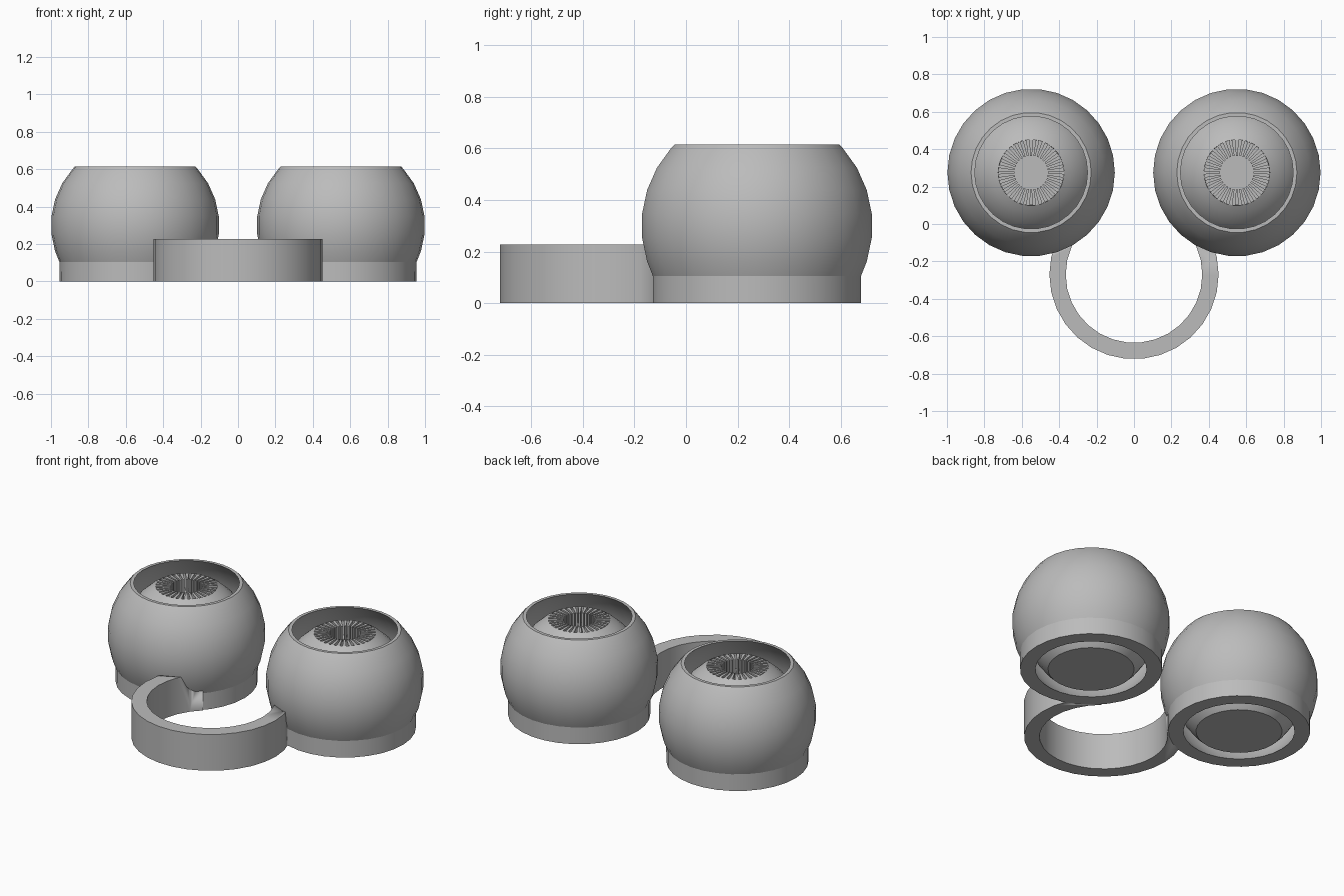
import bpy, bmesh
from math import cos, sin, radians, sqrt, pi

cube = bpy.data.objects.get("Cube")
if cube:
    bpy.data.objects.remove(cube, do_unlink=True)

SEG = 30                     # sides of every round part
EYE_X, EYE_Y = 0.55, 0.275   # eye centre
MID = 0.30                   # socket sphere height
RIM = 0.615                  # top of socket

grey = bpy.data.materials.new("plain_grey")
grey.use_nodes = True
colour = (0.5, 0.5, 0.5, 1)
grey.diffuse_color = colour
grey.node_tree.nodes["Principled BSDF"].inputs["Base Color"].default_value = colour


def finish(name, bm, loc=(0, 0, 0), smooth=True):
    bmesh.ops.remove_doubles(bm, verts=bm.verts, dist=1e-5)
    bmesh.ops.recalc_face_normals(bm, faces=bm.faces)
    mesh = bpy.data.meshes.new(name)
    bm.to_mesh(mesh)
    bm.free()
    obj = bpy.data.objects.new(name, mesh)
    bpy.context.collection.objects.link(obj)
    mesh.materials.append(grey)
    obj.location = loc
    if smooth:
        bpy.ops.object.select_all(action='DESELECT')
        obj.select_set(True)
        bpy.context.view_layer.objects.active = obj
        bpy.ops.object.shade_smooth_by_angle(angle=radians(20))
    return obj


def lathe(name, profile, loc, closed=False):
    """Spin (radius, height) points around the z axis."""
    bm = bmesh.new()
    verts = [bm.verts.new((r, 0, z)) for r, z in profile]
    pairs = list(zip(verts, verts[1:]))
    if closed:
        pairs.append((verts[-1], verts[0]))
    edges = [bm.edges.new(p) for p in pairs]
    bmesh.ops.spin(bm, geom=verts + edges, cent=(0, 0, 0), axis=(0, 0, 1),
                   angle=2 * pi, steps=SEG, use_duplicate=False)
    return finish(name, bm, loc)


def arc(radius, mid, z0, z1):
    """Sphere profile from height z0 up to z1, in 12 degree rings."""
    rings = [radius * sin(radians(a)) + mid for a in range(-78, 79, 12)]
    heights = [z0] + [z for z in rings if z0 + 0.005 < z < z1 - 0.005] + [z1]
    return [(sqrt(radius ** 2 - (z - mid) ** 2), z) for z in heights]


def prism(bm, outline, z0, z1):
    """Extrude a flat outline between two heights."""
    face = bm.faces.new([bm.verts.new((x, y, z0)) for x, y in outline])
    up = bmesh.ops.extrude_face_region(bm, geom=[face], use_keep_orig=True)["geom"]
    for v in up:
        if isinstance(v, bmesh.types.BMVert):
            v.co.z = z1


def polar(r, a):
    return r * cos(a), r * sin(a)


# Socket shell: straight foot, spherical body and open hollow
outer = [(0.405, 0)] + arc(0.45, MID, 0.105, RIM)
hollow = arc(0.436, MID, 0, RIM)[::-1]

# Eyeball: flat bottom, round body, sunken pupil well
IRIS_R, PUPIL_R, IRIS_Z, WELL_Z = 0.175, 0.09, 0.595, 0.50
ball = [(0, 0)] + arc(0.367, 0.273, 0, IRIS_Z) + [(IRIS_R, WELL_Z), (0, WELL_Z)]

FINS = 32
step = 2 * pi / FINS
cutters = []
for side, x in (("left", EYE_X), ("right", -EYE_X)):
    loc = (x, EYE_Y, 0)
    lathe(side + "_socket", outer + hollow, loc, closed=True)
    lathe(side + "_eyeball", ball, loc)

    # Iris made of radial fins around the pupil
    bm = bmesh.new()
    for i in range(FINS):
        a, b = (i - 0.28) * step, (i + 0.28) * step
        prism(bm, [polar(PUPIL_R, a), polar(IRIS_R, a), polar(IRIS_R, b),
                   polar(PUPIL_R, b)], WELL_Z, IRIS_Z)
    finish(side + "_iris_fins", bm, loc, smooth=False)

    # Solid copy of the socket, used to trim the bridge ends
    solid = [(0, -0.1), (0.402, -0.1)] + [(r - 0.004, z) for r, z in outer[1:]] + [(0, RIM)]
    cutters.append(lathe(side + "_trim", solid, loc))

# Curved bridge joining the two sockets
bm = bmesh.new()
angles = [radians(12 * k) for k in range(-19, 5)]
prism(bm, [polar(0.4525, a) for a in angles]
      + [polar(0.365, a) for a in reversed(angles)], 0, 0.228)
bridge = finish("bridge_ring", bm, (0, -0.27, 0))
bpy.context.view_layer.update()
for cutter in cutters:
    cutter.hide_render = True
    mod = bridge.modifiers.new("trim", 'BOOLEAN')
    mod.operation = 'DIFFERENCE'
    mod.solver = 'EXACT'
    mod.object = cutter
    bpy.ops.object.select_all(action='DESELECT')
    bridge.select_set(True)
    bpy.context.view_layer.objects.active = bridge
    # keep the trim ahead of smoothing, then bake it in
    bpy.ops.object.modifier_move_to_index(modifier=mod.name, index=0)
    bpy.ops.object.modifier_apply(modifier=mod.name)
    bpy.data.objects.remove(cutter, do_unlink=True)
